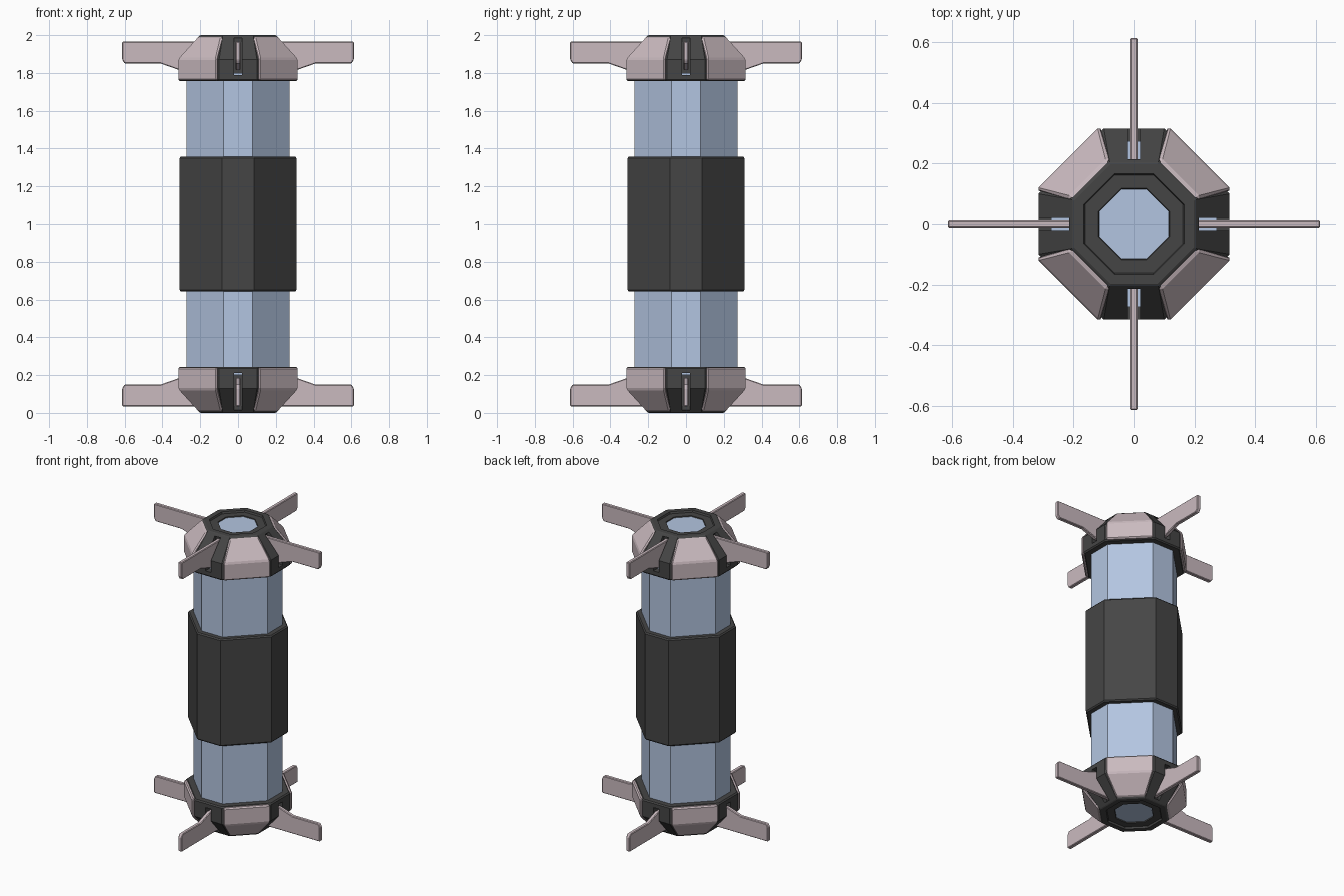
import bpy, bmesh
from math import radians, pi
from mathutils import Matrix

if "Cube" in bpy.data.objects:
    bpy.data.objects.remove(bpy.data.objects["Cube"])


def material(name, color):
    m = bpy.data.materials.new(name)
    m.diffuse_color = (*color, 1)
    m.use_nodes = True
    m.node_tree.nodes["Principled BSDF"].inputs["Base Color"].default_value = m.diffuse_color
    return m


BLUE = material("pale_blue", (0.45, 0.56, 0.75))
DARK = material("charcoal", (0.06, 0.06, 0.06))
PINK = material("pale_mauve", (0.59, 0.49, 0.52))


def make(name, bm, mat, bevel=0):
    bmesh.ops.recalc_face_normals(bm, faces=bm.faces)
    me = bpy.data.meshes.new(name)
    bm.to_mesh(me)
    bm.free()
    ob = bpy.data.objects.new(name, me)
    bpy.context.collection.objects.link(ob)
    if mat:
        me.materials.append(mat)
    if bevel:
        b = ob.modifiers.new("chamfer", 'BEVEL')
        b.width, b.segments, b.limit_method = bevel, 1, 'ANGLE'
        b.angle_limit = radians(25)
    return ob


def loft(loops):
    """Skin a stack of equal-length vertex loops and close both ends."""
    bm = bmesh.new()
    rows = [[bm.verts.new(p) for p in loop] for loop in loops]
    n = len(rows[0])
    for a, b in zip(rows, rows[1:]):
        for i in range(n):
            j = (i + 1) % n
            bm.faces.new((a[i], a[j], b[j], b[i]))
    bm.faces.new(rows[0][::-1])
    bm.faces.new(rows[-1])
    return bm


def octagon(r, h, z):
    """Eight-sided outline: narrow sides on the axes, wide sides on the diagonals."""
    return [(r, -h, z), (r, h, z), (h, r, z), (-h, r, z),
            (-r, h, z), (-r, -h, z), (-h, -r, z), (h, -r, z)]


def octagon_stack(name, rings, mat):
    return make(name, loft([octagon(*ring) for ring in rings]), mat)


# Tube and its dark sleeve
octagon_stack("tube", [(0.273, 0.078, 0.2), (0.273, 0.078, 1.8)], BLUE)
octagon_stack("middle_sleeve", [(0.302, 0.083, 0.642), (0.309, 0.086, 0.65),
                                (0.309, 0.086, 1.35), (0.302, 0.083, 1.358)], DARK)

for end, s in (("top", 1), ("bottom", -1)):
    def Z(z):
        return 1 + s * (z - 1)

    # Tapered end cap with a shallow recess
    cap = octagon_stack(end + "_cap", [(r, h, Z(z)) for r, h, z in (
        (0.308, 0.096, 1.756), (0.315, 0.1, 1.764), (0.315, 0.1, 1.87),
        (0.204, 0.081, 1.996), (0.198, 0.078, 2.0), (0.166, 0.066, 2.0),
        (0.162, 0.064, 1.988), (0.118, 0.043, 1.988), (0.115, 0.041, 1.97))], DARK)

    # Blue window in the recess
    octagon_stack(end + "_window", [(0.116, 0.042, Z(1.95)), (0.116, 0.042, Z(1.982))], BLUE)

    # Slots cut for the fins
    bm = bmesh.new()
    for k in range(4):
        bmesh.ops.create_cube(bm, size=1, matrix=Matrix.Rotation(k * pi / 2, 4, 'Z')
                              @ Matrix.Translation((0.28, 0, Z(1.887)))
                              @ Matrix.Diagonal((0.16, 0.042, 0.194, 1)))
    cutter = make(end + "_slot_cutter", bm, None)
    cutter.hide_render = True
    cutter.hide_viewport = True
    cut = cap.modifiers.new("slots", 'BOOLEAN')
    cut.operation, cut.object = 'DIFFERENCE', cutter

    for k in range(4):
        # Fin standing out from each narrow side
        profile = [(0.19, 1.965), (0.613, 1.965), (0.613, 1.87), (0.6, 1.85),
                   (0.41, 1.85), (0.31, 1.815), (0.19, 1.815)]
        bm = loft([[(x, y, Z(z)) for x, z in profile] for y in (-0.013, 0.013)])
        bm.transform(Matrix.Rotation(k * pi / 2, 4, 'Z'))
        make(f"{end}_fin_{k + 1}", bm, PINK, 0.004)

        # Folded armour plate on each wide side
        rows = [(0.308, 0.146, 1.76), (0.308, 0.146, 1.875), (0.213, 0.09, 1.992),
                (0.17, 0.085, 1.985), (0.26, 0.13, 1.85), (0.26, 0.13, 1.76)]
        bm = loft([[(d, side * w, Z(z)) for d, w, z in rows] for side in (-1, 1)])
        bm.transform(Matrix.Rotation((k + 0.5) * pi / 2, 4, 'Z'))
        make(f"{end}_plate_{k + 1}", bm, PINK, 0.008)
